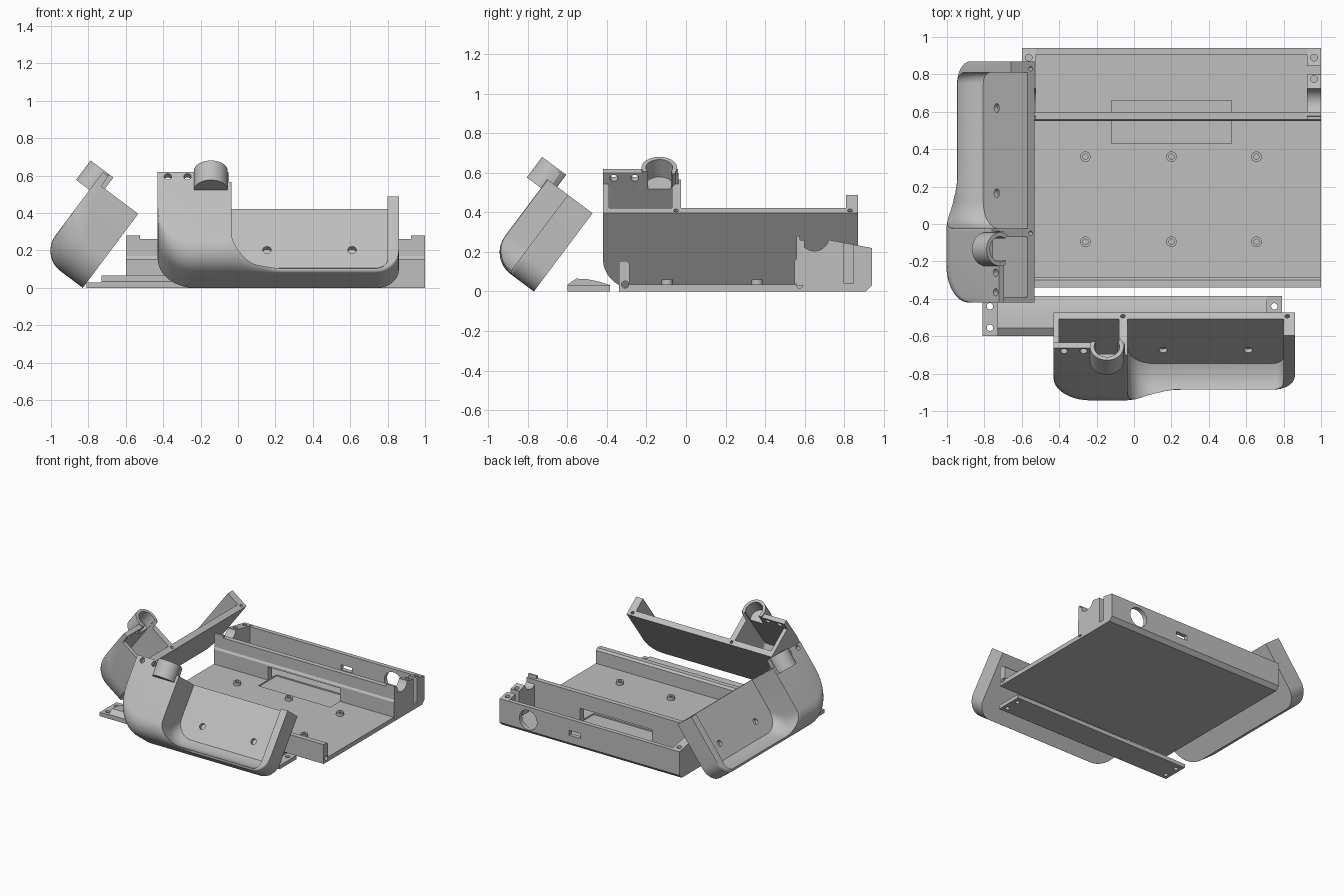
import bpy, bmesh
from math import sin, cos, pi, sqrt
from mathutils import Matrix, Vector

cube = bpy.data.objects.get("Cube")
if cube:
    bpy.data.objects.remove(cube)

grey = bpy.data.materials.new("plain grey")
grey.use_nodes = True
grey.diffuse_color = (0.52, 0.52, 0.52, 1)
grey.node_tree.nodes["Principled BSDF"].inputs["Base Color"].default_value = grey.diffuse_color


def loft(name, rings):
    """Closed solid through rings that all have the same point count."""
    bm = bmesh.new()
    rows = [[bm.verts.new(p) for p in ring] for ring in rings]
    count = len(rows[0])
    for a, b in zip(rows, rows[1:]):
        for i in range(count):
            j = (i + 1) % count
            bm.faces.new((a[i], a[j], b[j], b[i]))
    bm.faces.new(rows[0])
    bm.faces.new(rows[-1])
    bmesh.ops.recalc_face_normals(bm, faces=bm.faces)
    mesh = bpy.data.meshes.new(name)
    bm.to_mesh(mesh)
    bm.free()
    mesh.materials.append(grey)
    obj = bpy.data.objects.new(name, mesh)
    bpy.context.collection.objects.link(obj)
    return obj


def prism(name, profile, x0, x1):
    return loft(name, [[(x, y, z) for y, z in profile] for x in (x0, x1)])


def box(name, x0, x1, y0, y1, z0, z1):
    return prism(name, [(y0, z0), (y1, z0), (y1, z1), (y0, z1)], x0, x1)


def rod(name, start, axis, length, radius, sides=28):
    rings = []
    for d in (0, length):
        ring = []
        for i in range(sides):
            p = [radius * cos(2 * pi * i / sides), radius * sin(2 * pi * i / sides)]
            p.insert(axis, d)
            ring.append(Vector(start) + Vector(p))
        rings.append(ring)
    return loft(name, rings)


def combine(obj, tools, operation='DIFFERENCE'):
    """Bake booleans into the object and drop the tools."""
    for tool in tools:
        mod = obj.modifiers.new("shape", 'BOOLEAN')
        mod.operation, mod.solver, mod.object = operation, 'EXACT', tool
    graph = bpy.context.evaluated_depsgraph_get()
    mesh = bpy.data.meshes.new_from_object(obj.evaluated_get(graph))
    obj.modifiers.clear()
    obj.data = mesh
    for tool in tools:
        bpy.data.objects.remove(tool)


# Tray: floor, front lip and rear channel in one section
tray = prism("tray", [
    (-.34, 0), (.91, 0), (.94, .03), (.94, .22), (.905, .22), (.905, .035),
    (.6, .035), (.6, .26), (.56, .26), (.56, .17), (.55, .155), (.55, .035),
    (-.285, .035), (-.285, .14), (-.3, .155), (-.34, .155)], -.6, 1)
combine(tray, [
    rod("cable_hole", (.745, .85, .115), 1, .2, .078),
    box("plug_slot", .28, .38, .85, 1, .09, .13),
    box("cable_window", -.12, .52, .5, .65, .034, .14),
    box("floor_recess", -.12, .52, .43, .66, .025, .05),
    rod("lip_bore", (-.7, -.308, .035), 0, 1.8, .018),
    rod("wall_bore", (.9, .575, .035), 0, .2, .018)])

# Channel end walls with a round saddle in the top
saddle = [(.65 - .075 * cos(pi * i / 14), .28 - .075 * sin(pi * i / 14)) for i in range(14)]
end_profile = [(.56, .03), (.56, .28)] + saddle + [(.73, .26), (.94, .22), (.94, .03)]
for name, x0 in (("left_end_wall", .925), ("right_end_wall", -.6)):
    wall = prism(name, end_profile, x0, x0 + .075)
    cuts = [rod("screw_hole", (x0 + .037, y, .15), 2, .2, .018) for y in (.775, .89)]
    if x0 > 0:
        cuts.append(box("wall_notch", .9, 1.1, .8, .845, .04, .4))
    combine(wall, cuts)

# Standoffs on the floor
for x in (-.26, .2, .655):
    for y in (-.095, .36):
        post = rod("standoff", (x, y, .03), 2, .03, .028)
        combine(post, [rod("standoff_bore", (x, y, .045), 2, .1, .014)])

# Cover strip with raised ridge and screw tabs
strip = box("cover_strip", -.81, .79, -.6, -.385, 0, .03)
combine(strip, [rod("tab_hole", (x, y, -.1), 2, .3, .017)
                for x in (-.77, .75) for y in (-.44, -.555)])
prism("cover_ridge", [(-.6, .029), (-.6, .035), (-.555, .065), (-.5, .062),
                      (-.44, .05), (-.385, .032), (-.385, .029)], -.73, .71)

# Bracket, made flat: s along its length, u up the plate, n outward
S0, S1, SPLIT, TOP = -.43, .86, -.05, .495


def bottom_edge(s):
    for radius, d in ((.2, S0 + .2 - s), (.12, s - S1 + .12)):
        if d > 0:
            return radius - sqrt(max(0, radius ** 2 - d ** 2))
    return 0


def section(s):
    t = min(1, max(0, (s - SPLIT) / .28))
    h = .285 - .13 * t * t * (3 - 2 * t)
    r = .9 * h - .12
    lift = .065 if s <= SPLIT else 0
    u0 = bottom_edge(s)
    pts = [(u0, 0), (TOP, 0), (TOP, .86 * h), (TOP + lift, .88 * h), (TOP + lift, h)]
    for i in range(9):
        a = pi / 2 * i / 8
        pts.append((u0 + r * (1 - sin(a)), h - r * (1 - cos(a))))
    return [(s, u, n) for u, n in pts]


def pocket_ring(s0, s1, u0, n, left, right):
    pts = [(s0, .8)]
    for i in range(9):
        a = pi / 2 * i / 8
        pts.append((s0 + left * (1 - cos(a)), u0 + left * (1 - sin(a))))
    for i in range(9):
        a = pi / 2 * i / 8
        pts.append((s1 - right * (1 - sin(a)), u0 + right * (1 - cos(a))))
    pts.append((s1, .8))
    return [(s, u, n) for s, u in pts]


stations = [S0 + .2 * (1 - cos(pi / 2 * i / 10)) for i in range(11)]
stations += [SPLIT, SPLIT + .002] + [SPLIT + .03 * i for i in range(1, 11)] + [.5]
stations += [S1 - .12 + .12 * sin(pi / 2 * i / 8) for i in range(9)]
front = loft("front_bracket", [section(s) for s in stations])
SOCKET = (-.145, .44, .285)
combine(front, [rod("socket", SOCKET, 1, .13, .09, 40)], 'UNION')
cutters = [
    loft("shelf_cut", [pocket_ring(-.035, .8, .1, .045, .14, .06),
                       pocket_ring(-.035, .8, .05, .085, .14, .06),
                       pocket_ring(-.035, .8, .015, .15, .14, .06),
                       pocket_ring(-.035, .8, .015, .5, .14, .06)]),
    loft("pocket_cut", [pocket_ring(-.4, -.08, .05, .045, .15, .03),
                        pocket_ring(-.4, -.08, .06, .15, .15, .03),
                        pocket_ring(-.4, -.08, .13, .25, .15, .03)]),
    rod("socket_bore", (-.145, .46, .285), 1, .3, .068, 40)]
cutters += [rod("wall_hole", (s, .53, .2), 2, .2, .02) for s in (-.375, -.27)]
cutters += [rod("plate_hole", (s, .22, .02), 2, .1, .023) for s in (.155, .61)]
cutters += [rod("edge_hole", (s, .42, .024), 1, .2, .012) for s in (-.06, .82)]
combine(front, cutters)

# Side bracket is the mirrored twin; both lean on their lower edge
side = bpy.data.objects.new("side_bracket", front.data.copy())
bpy.context.collection.objects.link(side)
front.data.transform(Matrix(((1, 0, 0, 0), (0, .6, -.8, -.77), (0, .8, .6, 0), (0, 0, 0, 1))))
side.data.transform(Matrix(((0, .6, -.8, -.83), (1, 0, 0, .01), (0, .8, .6, 0), (0, 0, 0, 1))))
side.data.flip_normals()

# Smooth curved faces, keep edges crisp
bpy.ops.object.select_all(action='DESELECT')
for obj in bpy.context.scene.objects:
    if obj.type == 'MESH' and grey.name in obj.data.materials:
        obj.select_set(True)
        bpy.context.view_layer.objects.active = obj
bpy.ops.object.shade_smooth_by_angle(angle=.5)
